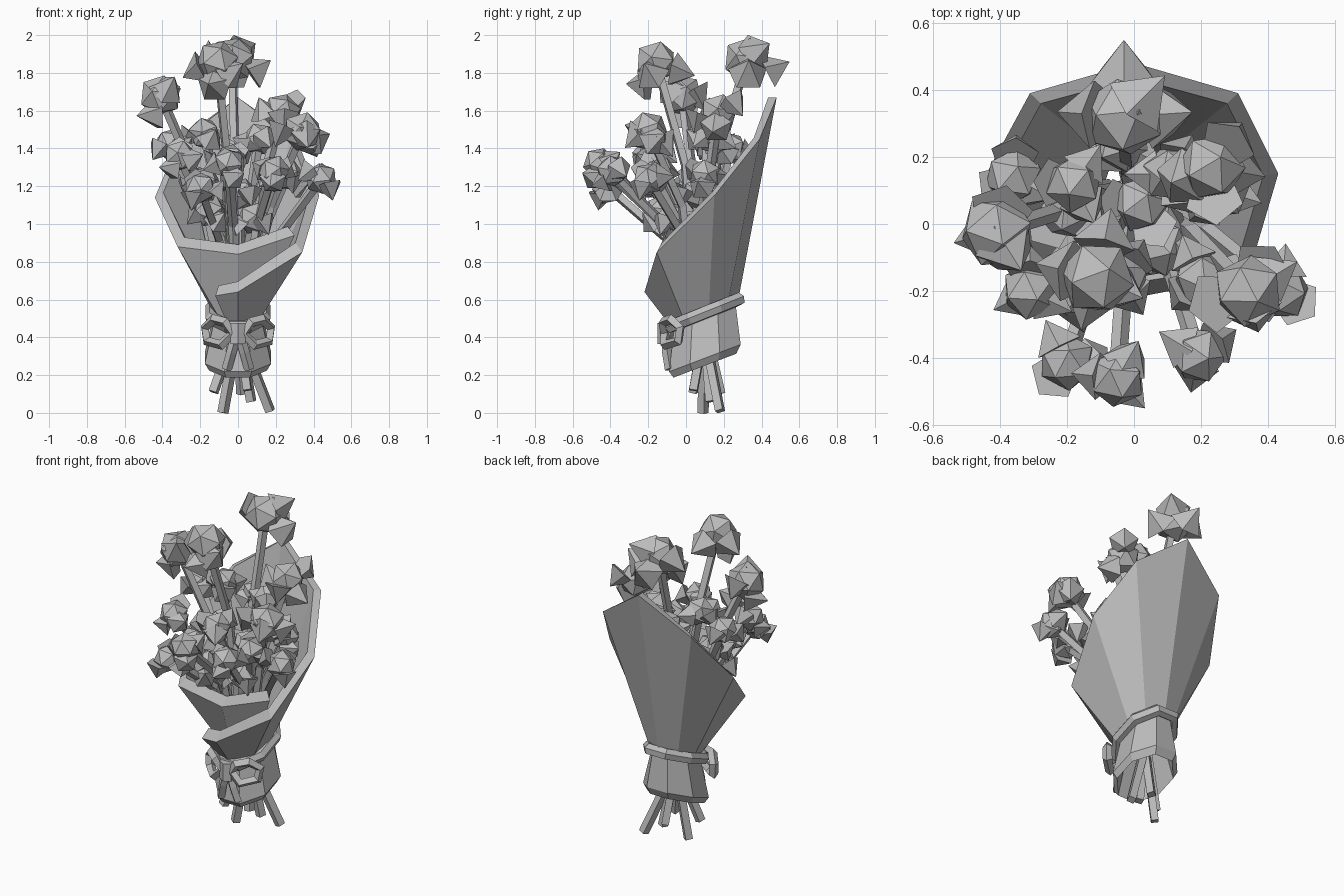
import bpy, bmesh, math, random
from mathutils import Vector, Matrix

random.seed(7)
cube = bpy.data.objects.get("Cube")
if cube:
    bpy.data.objects.remove(cube, do_unlink=True)

grey = bpy.data.materials.new("plain grey")
grey.use_nodes = True
grey.diffuse_color = (0.5, 0.5, 0.5, 1)
grey.node_tree.nodes["Principled BSDF"].inputs["Base Color"].default_value = grey.diffuse_color

CENTRE = Vector((0, 0.1, 0.52))


def add_object(name, bm):
    mesh = bpy.data.meshes.new(name)
    bm.to_mesh(mesh)
    bm.free()
    mesh.materials.append(grey)
    obj = bpy.data.objects.new(name, mesh)
    bpy.context.collection.objects.link(obj)


def shell(name, rows, closed):
    """Thick wall whose section runs through the rows and back to the first one."""
    bm = bmesh.new()
    grid = [[bm.verts.new(p) for p in row] for row in rows]
    count = len(grid[0])
    for r, low in enumerate(grid):
        high = grid[(r + 1) % len(grid)]
        for i in range(count if closed else count - 1):
            j = (i + 1) % count
            bm.faces.new((low[i], low[j], high[j], high[i]))
    if not closed:
        bm.faces.new([row[0] for row in grid])
        bm.faces.new([row[-1] for row in grid])
    bmesh.ops.recalc_face_normals(bm, faces=bm.faces)
    add_object(name, bm)


def tube(name, points, radius, resolution=0, cyclic=False):
    """Faceted rod along a path."""
    curve = bpy.data.curves.new(name, "CURVE")
    curve.dimensions = "3D"
    curve.bevel_depth = radius
    curve.bevel_resolution = resolution
    curve.use_fill_caps = True
    spline = curve.splines.new("POLY")
    spline.points.add(len(points) - 1)
    for target, p in zip(spline.points, points):
        target.co = (*p, 1)
    spline.use_cyclic_u = cyclic
    spline.use_smooth = False
    curve.materials.append(grey)
    obj = bpy.data.objects.new(name, curve)
    bpy.context.collection.objects.link(obj)


def tie_point(angle, rx, ry, drop=0.0, slope=0.4):
    """Point on the tilted oval around the waist of the wrapping."""
    y = ry * math.sin(angle)
    return CENTRE + Vector((rx * math.cos(angle), y, slope * y - drop))


# Paper wrapping: one sheet spiralling round, overlapping itself at the front
rim = [(-0.12, -0.19, 0.62), (0, -0.22, 0.64), (0.34, -0.155, 0.85), (0.43, 0.15, 1.15),
       (0.31, 0.39, 1.45), (0, 0.48, 1.67), (-0.31, 0.39, 1.45), (-0.44, 0.15, 1.14),
       (-0.32, -0.14, 0.88), (0, -0.16, 0.84), (0.30, -0.11, 0.94)]
waist, rim_inner, waist_inner = [], [], []
for i, (x, y, z) in enumerate(rim):
    size = 1.0 if i < 8 else 0.85
    angle = math.atan2(y - 0.1, x)
    waist.append(tie_point(angle, 0.13 * size, 0.175 * size))
    waist_inner.append(tie_point(angle, 0.09 * size, 0.13 * size))
    inward = Vector((-x, 0.1 - y, 0)).normalized() * 0.045
    rim_inner.append(Vector((x, y, z + 0.08 * (0.48 - y))) + inward)
shell("paper_wrapping", [waist, rim, rim_inner, waist_inner], closed=False)

# Flared paper end below the tie, with a turned-in lower edge
angles = [math.tau * (i + 0.5) / 8 for i in range(8)]
sections = [(0.135, 0.175, 0), (0.19, 0.205, 0.23), (0.165, 0.18, 0.27), (0.09, 0.12, 0)]
shell("paper_skirt", [[tie_point(a, rx, ry, drop, 0.38) for a in angles]
                      for rx, ry, drop in sections], closed=True)

# Ribbon band round the waist
tube("ribbon_band", [tie_point(a, 0.15, 0.195, -0.01) for a in angles], 0.036, 1, cyclic=True)

# Bow: knot, two loops and two tails
bm = bmesh.new()
bmesh.ops.create_cone(bm, cap_ends=True, segments=6, radius1=0.045, radius2=0.045, depth=0.11,
                      matrix=Matrix.Translation((0, -0.105, 0.42)))
add_object("bow_knot", bm)
loop = [(0.03, -0.11, 0.42), (0.07, -0.12, 0.48), (0.13, -0.08, 0.495), (0.175, -0.03, 0.45),
        (0.165, -0.04, 0.38), (0.09, -0.11, 0.36)]
for side, label in ((1, "left"), (-1, "right")):
    tube("bow_loop_" + label, [(x * side, y, z) for x, y, z in loop], 0.028, 0, cyclic=True)
    tube("bow_tail_" + label, [(0.01 * side, -0.1, 0.41), (0.035 * side, -0.1, 0.32),
                               (0.06 * side, -0.085, 0.23)], 0.027)

# Stem ends below the paper
feet = [(-0.08, 0.09, 0.0), (0.17, 0.18, 0.01), (-0.13, 0.04, 0.11),
        (0.07, 0.13, 0.06), (0.02, 0.18, 0.1), (0.05, 0.04, 0.12)]
for foot in feet:
    top = CENTRE + Vector((-foot[0] * 0.4, (0.1 - foot[1]) * 0.5, 0.1))
    tube("stem_end", [foot, top], 0.03)


def flower(place, size, petals):
    """Chunky heart on a bent stem, with pyramid petals centred at the given points."""
    place = Vector(place)
    bm = bmesh.new()
    turn = Matrix.Rotation(random.uniform(0, 6), 4, "Z") @ Matrix.Rotation(0.4, 4, "X")
    bmesh.ops.create_icosphere(bm, subdivisions=1, radius=size,
                               matrix=Matrix.Translation(place) @ turn)
    for point in petals:
        point = Vector(point)
        aim = (point - place).to_track_quat("Z", "Y").to_matrix().to_4x4()
        roll = Matrix.Rotation(random.uniform(-1, 1), 4, "X")
        bmesh.ops.create_cone(bm, cap_ends=True, segments=5, radius1=size * 0.85, radius2=0,
                              depth=size * 1.05,
                              matrix=Matrix.Translation(point) @ aim @ roll)
    add_object("flower", bm)
    root = CENTRE + Vector((place.x * 0.2, (place.y - 0.1) * 0.2, 0.05))
    bend = Vector((place.x * 0.5, place.y * 0.35 + 0.05, place.z * 0.6 + 0.2))
    tube("flower_stem", [root, bend, place], 0.026)


# Tall outer blooms, each with its own petals
flower((-0.03, 0.32, 1.87), 0.125, [(-0.03, 0.49, 1.83), (-0.17, 0.33, 1.85),
                                    (0.12, 0.33, 1.83), (0.05, 0.4, 1.93)])
flower((-0.11, -0.16, 1.86), 0.115, [(-0.14, -0.26, 1.74), (-0.24, -0.13, 1.8),
                                     (-0.02, -0.2, 1.82), (-0.08, -0.01, 1.8)])
flower((-0.41, -0.02, 1.68), 0.115, [(-0.48, -0.04, 1.58), (-0.36, -0.1, 1.74),
                                     (-0.39, 0.07, 1.65)])
flower((0.34, -0.2, 1.49), 0.11, [(0.44, -0.14, 1.46), (0.4, -0.1, 1.4),
                                  (0.22, -0.24, 1.46), (0.36, -0.28, 1.44)])
flower((0.23, 0.17, 1.59), 0.105, [(0.3, 0.27, 1.61), (0.13, 0.13, 1.62),
                                   (0.24, 0.06, 1.53), (0.34, 0.15, 1.5)])

# Lower and inner blooms, with petals spread evenly round the facing direction
for place in [(-0.31, -0.2, 1.36), (-0.05, -0.46, 1.32), (0.19, -0.39, 1.28),
              (-0.36, 0.14, 1.42), (0.44, -0.2, 1.24), (-0.18, 0.12, 1.48),
              (-0.2, -0.41, 1.19), (0.11, 0.15, 1.45), (-0.04, -0.16, 1.34),
              (0.2, -0.16, 1.25), (-0.15, -0.13, 1.07), (0.08, -0.07, 1.03),
              (0.26, 0.1, 1.26), (-0.2, 0.04, 1.22), (0.02, 0.06, 1.16),
              (-0.04, 0.24, 1.4), (-0.18, -0.2, 1.22)]:
    place = Vector(place)
    facing = (place - CENTRE).to_track_quat("Z", "Y")
    start = random.uniform(0, 2)
    ring = []
    for i in range(3):
        a = start + math.tau * i / 3
        ring.append(place + facing @ Vector((math.cos(a), math.sin(a), -0.2)) * 0.095)
    flower(place, 0.088, ring)
